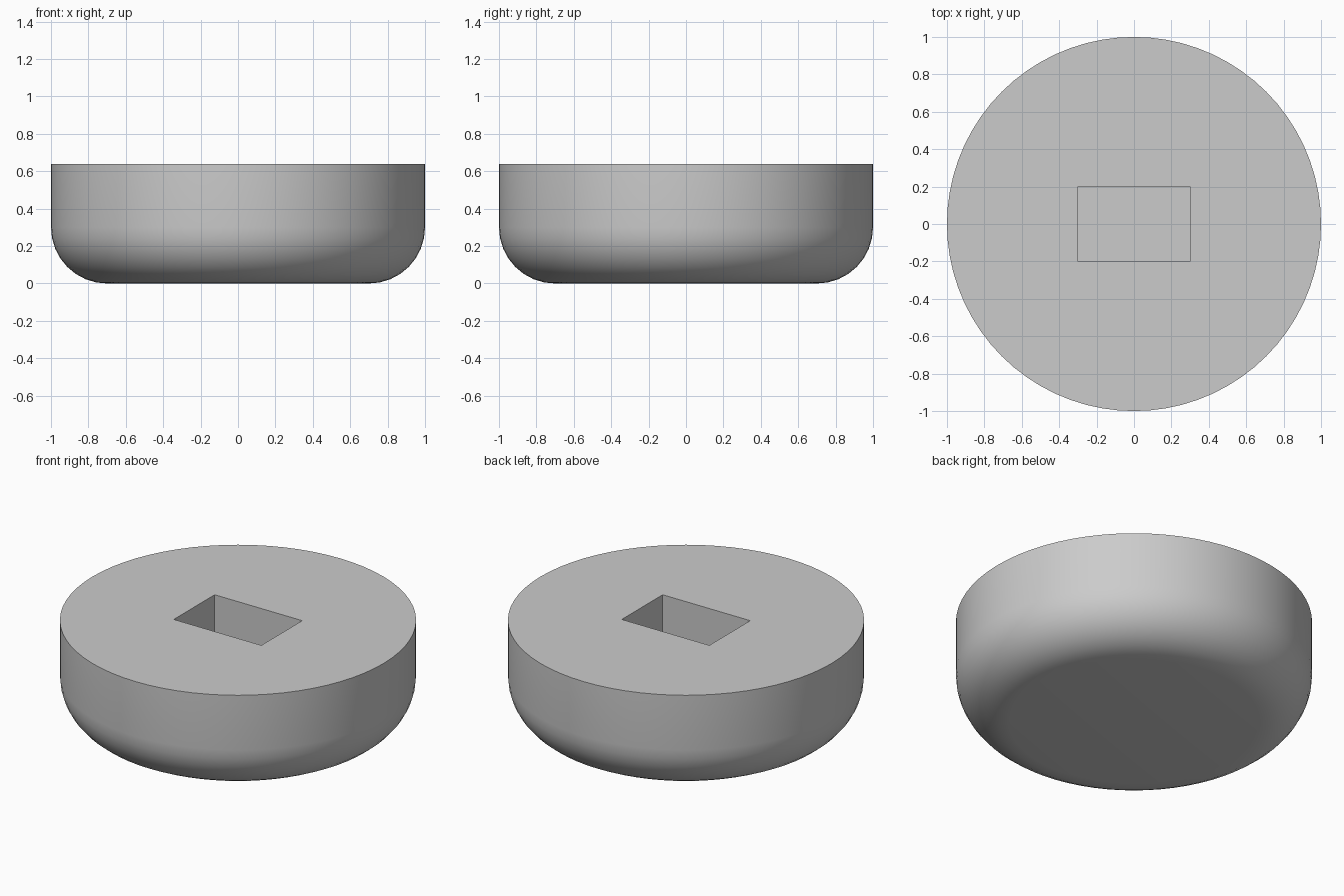
import bpy, bmesh, math
from mathutils import Matrix, Vector

cube = bpy.data.objects.get("Cube")
if cube:
    bpy.data.objects.remove(cube, do_unlink=True)

RADIUS, HEIGHT, FILLET = 1.0, 0.64, 0.3
SEGMENTS, FILLET_STEPS = 72, 8
POCKET_X, POCKET_Y, POCKET_DEPTH = 0.6, 0.4, 0.4

grey = bpy.data.materials.new("plain grey")
grey.use_nodes = True
colour = (0.6, 0.6, 0.6, 1)
grey.diffuse_color = colour
grey.node_tree.nodes["Principled BSDF"].inputs["Base Color"].default_value = colour


def add_object(name, bm):
    mesh = bpy.data.meshes.new(name)
    bmesh.ops.recalc_face_normals(bm, faces=bm.faces)
    bm.to_mesh(mesh)
    bm.free()
    mesh.materials.append(grey)
    obj = bpy.data.objects.new(name, mesh)
    bpy.context.collection.objects.link(obj)
    return obj


# Round body: rings up the rounded lower edge, then the straight wall
profile = []
for i in range(FILLET_STEPS + 1):
    a = math.pi / 2 * i / FILLET_STEPS
    profile.append((RADIUS - FILLET + FILLET * math.sin(a), FILLET - FILLET * math.cos(a)))
profile.append((RADIUS, HEIGHT))

bm = bmesh.new()
rings = []
for r, z in profile:
    angles = [math.tau * k / SEGMENTS for k in range(SEGMENTS)]
    rings.append([bm.verts.new((r * math.cos(t), r * math.sin(t), z)) for t in angles])
for low, high in zip(rings, rings[1:]):
    for k in range(SEGMENTS):
        n = (k + 1) % SEGMENTS
        bm.faces.new((low[k], low[n], high[n], high[k]))
bm.faces.new(rings[0])
bm.faces.new(rings[-1])
body = add_object("round_body", bm)

# Rectangular pocket sunk into the top
bm = bmesh.new()
bmesh.ops.create_cube(bm, size=1, matrix=Matrix.Translation((0, 0, HEIGHT))
                      @ Matrix.Diagonal(Vector((POCKET_X, POCKET_Y, POCKET_DEPTH * 2, 1))))
cutter = add_object("pocket_cutter", bm)
cutter.hide_render = True

cut = body.modifiers.new("pocket", 'BOOLEAN')
cut.operation = 'DIFFERENCE'
cut.solver = 'EXACT'
cut.object = cutter

bpy.ops.object.select_all(action='DESELECT')
body.select_set(True)
bpy.context.view_layer.objects.active = body
bpy.ops.object.modifier_apply(modifier=cut.name)
bpy.data.objects.remove(cutter, do_unlink=True)

# Smooth wall and rounded edge, crisp rim and pocket
bpy.ops.object.shade_smooth_by_angle(angle=math.radians(30))
